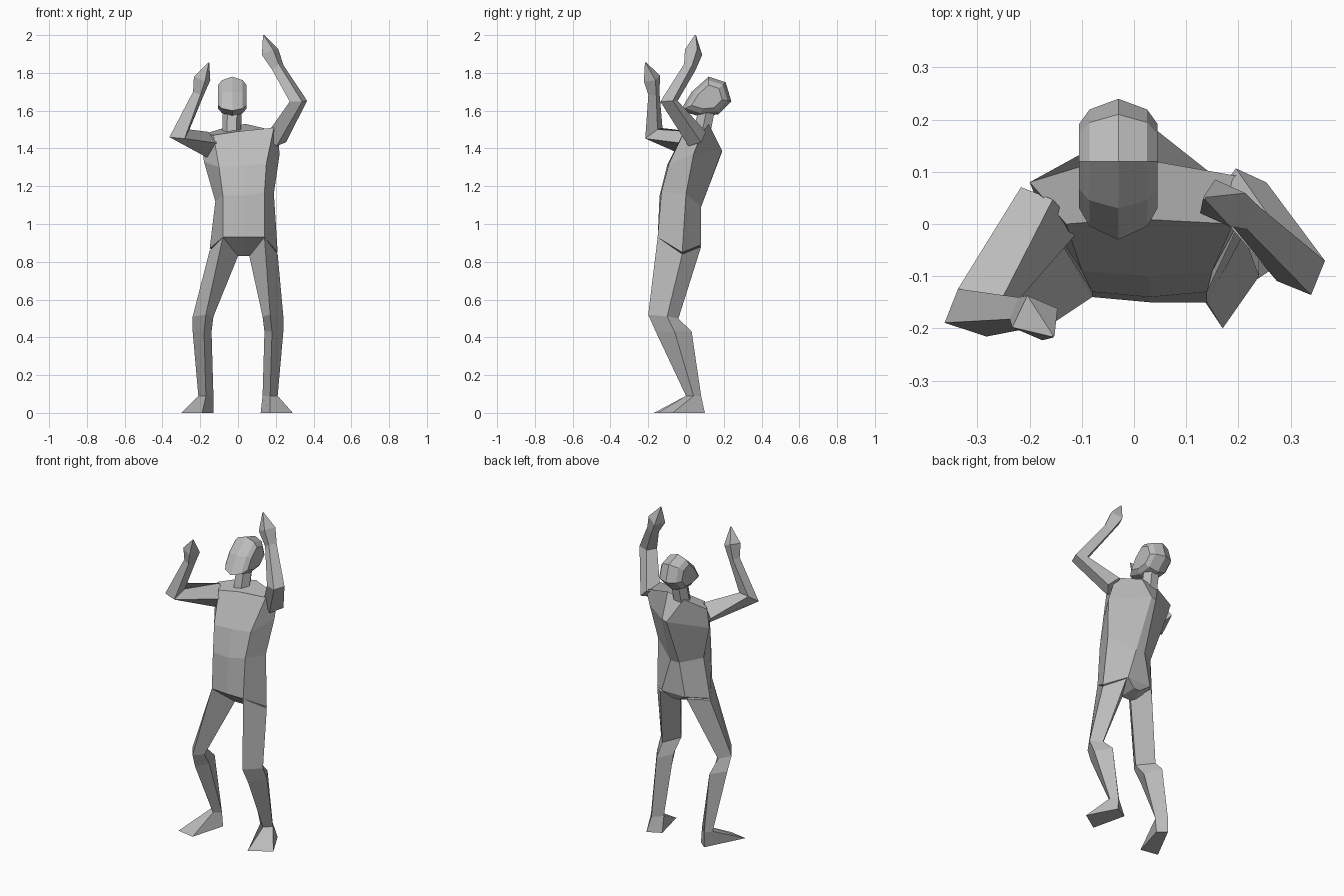
import bpy, bmesh, math
from mathutils import Vector

cube = bpy.data.objects.get("Cube")
if cube:
    bpy.data.objects.remove(cube)

GREY = (0.5, 0.5, 0.5, 1)
mat = bpy.data.materials.new("plain_grey")
mat.use_nodes = True
mat.diffuse_color = GREY
mat.node_tree.nodes["Principled BSDF"].inputs["Base Color"].default_value = GREY


def loft(name, rings):
    """Skin a list of equal-length point rings and cap both ends."""
    bm = bmesh.new()
    loops = [[bm.verts.new(p) for p in ring] for ring in rings]
    n = len(loops[0])
    for a, b in zip(loops, loops[1:]):
        for i in range(n):
            j = (i + 1) % n
            bm.faces.new((a[i], a[j], b[j], b[i]))
    bm.faces.new(loops[0])
    bm.faces.new(loops[-1])
    bmesh.ops.remove_doubles(bm, verts=bm.verts, dist=0.0005)
    bmesh.ops.recalc_face_normals(bm, faces=bm.faces)
    mesh = bpy.data.meshes.new(name)
    bm.to_mesh(mesh)
    bm.free()
    mesh.materials.append(mat)
    obj = bpy.data.objects.new(name, mesh)
    bpy.context.collection.objects.link(obj)
    return obj


def cm(ring, side=1):
    """Ring points given in hundredths of a unit, optionally mirrored."""
    return [Vector((side * x, y, z)) / 100 for x, y, z in ring]


def tube(name, path, sides=4, turn=0.0):
    """Loft rings square to a path of (x, y, z, radius)."""
    pts = [Vector(p[:3]) / 100 for p in path]
    rings = []
    for i, p in enumerate(pts):
        before = (p - pts[i - 1]).normalized() if i else Vector()
        after = (pts[i + 1] - p).normalized() if i < len(pts) - 1 else Vector()
        t = (before + after).normalized()
        u = t.cross(Vector((0, 1, 0))).normalized()
        v = t.cross(u)
        r = path[i][3] / 100
        angles = [turn + math.tau * k / sides for k in range(sides)]
        rings.append([p + r * (u * math.cos(a) + v * math.sin(a)) for a in angles])
    return loft(name, rings)


# Torso: each ring runs front right, front middle, front left, left side, back, right side
torso = [
    [(0, -3, 83), (3, -3, 83), (6, -3, 83), (7, -1, 83), (5, 6, 85), (1, 6, 85), (-1, -1, 83)],
    [(-8, -14, 93), (3, -15, 93), (14, -15, 93), (21, -2, 85), (11, 8, 89), (-5, 8, 89), (-15, -2, 87)],
    [(-8, -13, 115), (3, -14, 115), (14, -13, 117), (19, 0, 116), (5, 8, 109), (-1, 8, 109), (-12, 0, 112)],
    [(-10, -9, 130), (3, -10, 131), (15, -9, 132), (22, 4, 137), (3, 19, 139), (0, 19, 138), (-18, 3, 133)],
    [(-13, 0, 147), (0, 1, 149), (19, 0, 151), (21, 9, 149), (4, 12, 153), (-7, 12, 151), (-20, 8, 147)],
]
loft("torso", [cm(r) for r in torso])

# Legs: rings run front, outer, back, inner; shins match and thighs and feet differ
shin = [
    [(17, -20, 52), (24, -10, 51), (19, -4, 50), (13, -14, 51)],
    [(18, -16, 43), (24, -6, 43), (18, 3, 43), (14, -8, 43)],
    [(17, 0, 9), (21, 4, 9), (18, 8, 9), (13, 3, 9)],
]
left_hip = [(14, -15, 93), (21, -2, 84), (12, 8, 88), (6, -3, 83)]
right_hip = [(8, -14, 93), (15, -2, 86), (6, 8, 88), (0, -3, 83)]
left_sole = [(17, -15, 0), (29, -7, 0), (20, 10, 0), (12, 6, 0)]
right_sole = [(19, -17, 0), (30, -15, 0), (18, 8, 0), (13, 4, 0)]
for name, side, hip, sole in (("left_leg", 1, left_hip, left_sole),
                              ("right_leg", -1, right_hip, right_sole)):
    loft(name, [cm(r, side) for r in [hip] + shin + [sole]])

# Arms with hands: shoulder, elbow, wrist, palm, fingertip
tube("left_arm", [(20, 6, 145, 6), (32, -9, 165, 5), (21, 2, 183, 3.5),
                  (17, 4, 191, 5), (13.5, 5, 200, 0.3)], turn=0.4)
tube("right_arm", [(-16, 3, 142, 7), (-31, -17, 148, 6), (-21, -17, 169, 3.2),
                   (-19, -18, 177, 4.8), (-15.5, -21.5, 185.5, 0.3)], turn=0.4)

# Neck
tube("neck", [(-3.5, 8, 146, 5), (-3, 11, 161, 5)], sides=6)

# Head: side outline repeated across the width, shrinking towards the ears
outline = [(-3, 160), (3, 170), (12, 178), (21, 175), (24, 165), (17, 158), (7, 157)]
middle = (12, 167)
slices = [(-7.5, 0.6), (-5.5, 0.83), (0, 1), (5.5, 0.83), (7.5, 0.6)]
loft("head", [cm([(x - 3, middle[0] + s * (y - middle[0]), middle[1] + s * (z - middle[1]))
                  for y, z in outline]) for x, s in slices])
